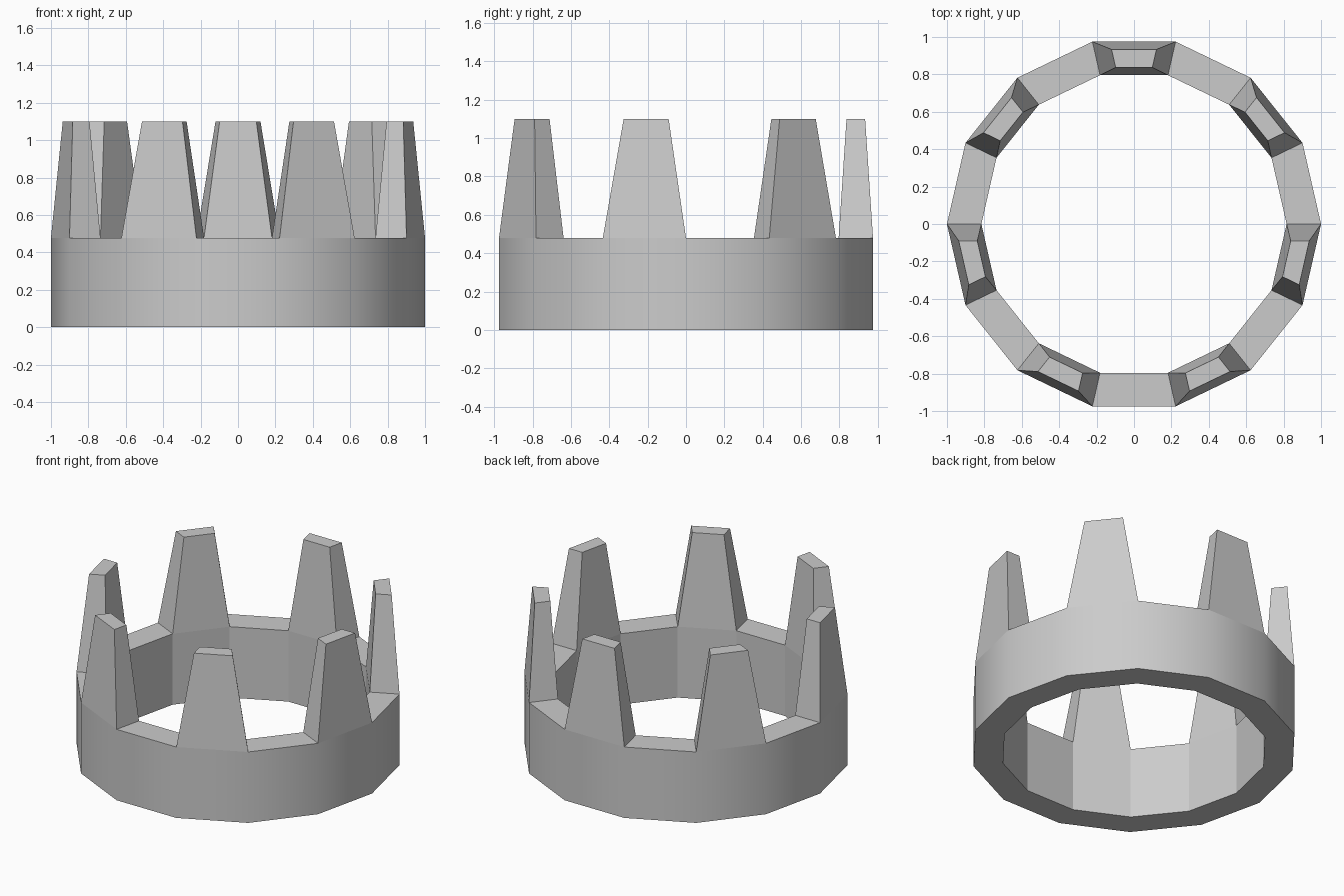
import bpy, bmesh
from math import cos, sin, pi
from mathutils import Vector, Matrix

if "Cube" in bpy.data.objects:
    bpy.data.objects.remove(bpy.data.objects["Cube"])

SIDES = 14
R_OUT, R_IN = 1.0, 0.816
BAND_H, TOP_H = 0.478, 1.10
TIP_SCALE = 0.54

bm = bmesh.new()


def ring(radius, z):
    return [bm.verts.new((radius * cos(2 * pi * i / SIDES), radius * sin(2 * pi * i / SIDES), z))
            for i in range(SIDES)]


# Band: four 14-sided loops joined into a hollow ring
outer_low, outer_top = ring(R_OUT, 0), ring(R_OUT, BAND_H)
inner_low, inner_top = ring(R_IN, 0), ring(R_IN, BAND_H)
rim = []
for i in range(SIDES):
    j = (i + 1) % SIDES
    wall = bm.faces.new((outer_low[i], outer_low[j], outer_top[j], outer_top[i]))
    wall.smooth = True
    bm.faces.new((inner_low[j], inner_low[i], inner_top[i], inner_top[j]))
    bm.faces.new((outer_low[j], outer_low[i], inner_low[i], inner_low[j]))
    rim.append(bm.faces.new((outer_top[i], outer_top[j], inner_top[j], inner_top[i])))

# Points: every second rim face is extruded upwards and tapered
for base in rim[1::2]:
    centre = (base.verts[0].co + base.verts[1].co + base.verts[2].co + base.verts[3].co) / 4
    tip = bmesh.ops.extrude_discrete_faces(bm, faces=[base])["faces"][0]
    # taper towards the middle of the radial thickness
    mid = centre.copy()
    for v in tip.verts:
        v.co = mid + (v.co - mid) * TIP_SCALE + Vector((0, 0, TOP_H - BAND_H))

bmesh.ops.recalc_face_normals(bm, faces=bm.faces[:])

mesh = bpy.data.meshes.new("crown")
bm.to_mesh(mesh)
bm.free()
crown = bpy.data.objects.new("crown", mesh)
bpy.context.collection.objects.link(crown)
